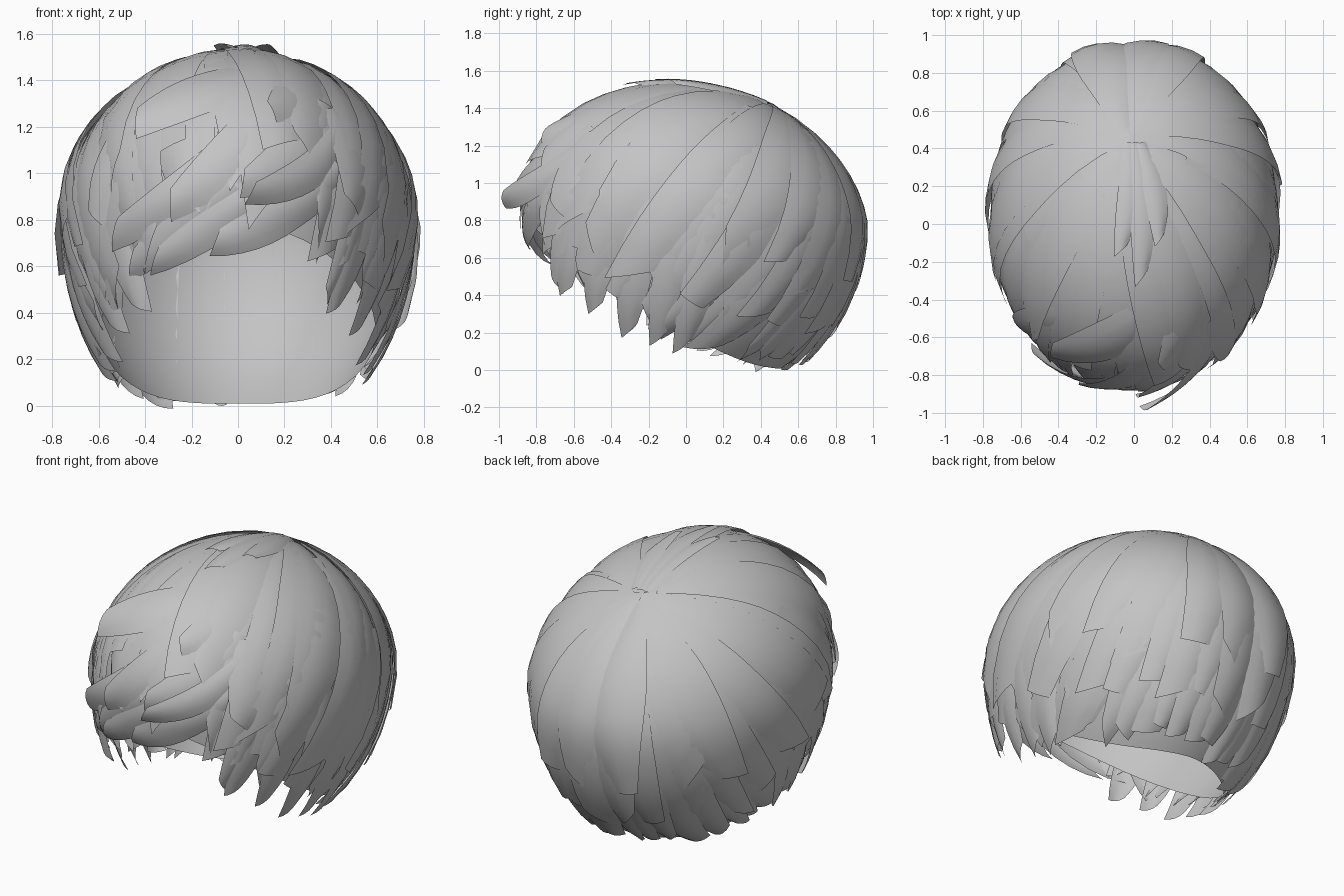
import bpy, math, random
from mathutils import Vector

random.seed(7)
if "Cube" in bpy.data.objects:
    bpy.data.objects.remove(bpy.data.objects["Cube"])

grey = bpy.data.materials.new("hair grey")
grey.use_nodes = True
COL = (0.55, 0.55, 0.55, 1)
grey.diffuse_color = COL
grey.node_tree.nodes["Principled BSDF"].inputs["Base Color"].default_value = COL

MID = 0.78                                   # height of the widest ring
CROWN = Vector((-0.04, 0.57, 0.82)).normalized()


def head(n, s=1.0):
    """Point on the egg-shaped head for a unit direction and a scale."""
    up = 0.75 if n.z > 0 else 0.95
    return Vector((0.77 * n.x * s, 0.05 - 0.1 * max(n.z, 0) + 0.92 * n.y * s, MID + up * n.z * s))


def at(angle, z):
    """Unit direction for a compass angle and a height."""
    nz = max(-0.85, min(0.95, (z - MID) / (0.75 if z > MID else 0.95)))
    r = math.sqrt(1 - nz * nz)
    return Vector((r * math.cos(angle), r * math.sin(angle), nz))


def front(x, z):
    """Unit direction on the front half for a position seen from the front."""
    nx, nz = x / 0.77, (z - MID) / (0.75 if z > MID else 0.95)
    return Vector((nx, -math.sqrt(max(0.01, 1 - nx * nx - nz * nz)), nz)).normalized()


def hem(angle):
    t = (1 - math.sin(angle)) / 2
    return 0.01 + 0.73 * t ** 2.5


def build(name, verts, faces):
    mesh = bpy.data.meshes.new(name)
    mesh.from_pydata(verts, [], faces)
    mesh.materials.append(grey)
    mesh.polygons.foreach_set("use_smooth", [True] * len(faces))
    obj = bpy.data.objects.new(name, mesh)
    bpy.context.collection.objects.link(obj)


def grid_faces(rows, cols, base=0):
    return [(base + i * cols + j, base + i * cols + j + 1,
             base + (i + 1) * cols + j + 1, base + (i + 1) * cols + j)
            for i in range(rows - 1) for j in range(cols - 1)]


class Locks:
    """Collects curved ribbons of hair into one object."""
    ROWS, COLS = 12, 5

    def __init__(self, name):
        self.name, self.verts, self.faces = name, [], []

    def add(self, a, b, c, width, s0=1.0, s1=1.0, tilt=0.012, root=0.5, tip=0.35, skew=0.06, bulge=0.016):
        def path(t):
            return (a * (1 - t) ** 2 + b * 2 * t * (1 - t) + c * t * t).normalized()
        base = len(self.verts)
        for i in range(self.ROWS):
            for j in range(self.COLS):
                s = j / (self.COLS - 1) * 2 - 1
                t0 = i / (self.ROWS - 1)
                t = t0 * (1 + skew * s)
                n = path(t)
                side = (path(t + 0.02) - path(t - 0.02)).cross(n).normalized()
                if t0 < 0.5:
                    w = root + (1 - root) * math.sin(t0 * math.pi)
                else:
                    w = 1 - (1 - tip) * ((t0 - 0.5) * 2) ** 2.2
                p = (n + side * s * w * width).normalized()
                lift = s0 + (s1 - s0) * t0 ** 2 + bulge * (1 - s * s) + tilt * s
                self.verts.append(head(p, lift))
        self.faces += grid_faces(self.ROWS, self.COLS, base)

    def done(self):
        build(self.name, self.verts, self.faces)


def arc(a, c):
    """Middle control direction for an even bend from a to c."""
    m = (a + c).normalized()
    return m / max(0.35, m.dot(a))


# Inner cap that closes the gaps between the locks and forms the nape
SEG, RINGS = 48, 14
cap = []
for i in range(SEG + 1):
    ang = 2 * math.pi * i / SEG
    end = at(ang, hem(ang) - 0.04 * math.sin(ang))
    for k in range(RINGS):
        cap.append(head(CROWN.slerp(end, k / (RINGS - 1)), 0.955))
build("inner_cap", cap, grid_faces(SEG + 1, RINGS))

# Ragged layers: (name, count, root, height above hem, spread, width, scale, tilt)
layers = [
    ("lower_locks", 40, 0.45, 0.0, 0.07, 0.14, 0.965, 0.012),
    ("middle_locks", 32, 0.2, 0.18, 0.10, 0.17, 0.975, 0.016),
    ("upper_locks", 20, 0.0, 0.44, 0.16, 0.21, 0.985, 0.022),
]
for name, count, start, rise, spread, width, scale, tilt in layers:
    group = Locks(name)
    for i in range(count):
        ang = 2 * math.pi * (i + random.uniform(-0.25, 0.25)) / count
        facing = max(0, -math.sin(ang))
        if name == "lower_locks" and facing > 0.85:
            continue
        # the flanks sweep back from the crown, then forwards to the tip
        flank = abs(math.cos(ang))
        ang -= 0.22 * math.cos(ang)
        z = hem(ang) + rise * (1 - 0.35 * facing) + random.uniform(-0.3, 1) * spread
        tip = at(ang, z)
        root = CROWN.slerp(tip, start)
        bend = Vector((0, 0.22 * flank * (1 - start), 0))
        base = scale + random.uniform(-0.006, 0.01)
        group.add(root, arc(root, tip) + bend, tip, width * random.uniform(0.8, 1.15),
                  base, base + random.uniform(0.0, 0.035),
                  tilt=tilt * (1 if math.cos(ang) > 0 else -1), root=0.35 + start,
                  tip=random.uniform(0.35, 0.7), skew=random.uniform(-0.06, 0.06))
    group.done()

# Side locks hanging in front of the ears
sides = Locks("side_locks")
for sign in (1, -1):
    for ang, z in ((-0.95, 0.42), (-0.72, 0.33), (-0.5, 0.21), (-0.28, 0.17), (-0.1, 0.13)):
        a = ang if sign > 0 else math.pi - ang
        root, tip = at(a + 0.3 * sign, 1.05), at(a, z)
        sides.add(root, arc(root, tip), tip, 0.11, 0.97, 1.0, tip=0.4, skew=0.05 * sign)
sides.done()

# Fringe swept across the forehead: root, bend and tip seen from the front, width, tip scale
fringe = Locks("swept_fringe")
sweep = [
    ((0.45, 1.02), (0.25, 0.80), (-0.10, 0.70), 0.11, 0.99),
    ((0.35, 1.10), (0.10, 0.85), (-0.36, 0.62), 0.10, 1.00),
    ((0.25, 1.20), (0.00, 0.90), (-0.46, 0.60), 0.11, 1.00),
    ((0.15, 1.30), (-0.05, 0.95), (-0.51, 0.74), 0.12, 1.04),
    ((0.45, 1.20), (0.35, 0.95), (0.05, 0.90), 0.10, 1.11),
    ((0.20, 1.38), (0.10, 1.10), (-0.28, 0.86), 0.15, 1.03),
    ((0.38, 1.30), (0.32, 1.05), (0.02, 0.95), 0.14, 1.04),
    ((0.10, 1.44), (-0.05, 1.36), (-0.40, 1.18), 0.16, 1.09),
    ((0.28, 1.42), (0.28, 1.34), (0.14, 1.24), 0.12, 1.05),
    ((0.42, 1.28), (0.52, 1.10), (0.48, 0.86), 0.15, 1.02),
    ((0.52, 1.00), (0.50, 0.75), (0.38, 0.47), 0.08, 1.00),
    ((-0.30, 1.35), (-0.52, 1.15), (-0.60, 0.80), 0.13, 1.01),
    ((-0.40, 1.20), (-0.50, 0.85), (-0.54, 0.42), 0.09, 0.99),
]
for a, b, c, width, end in sweep:
    fringe.add(front(*a), front(*b), front(*c), width, 0.985, end, root=0.6, tip=0.5, skew=-0.05)
fringe.done()

# Loose locks lying over the parting, from the crown forwards
top = Locks("crown_locks")
for x, y, width in ((-0.09, -0.1, 0.08), (0.05, -0.26, 0.09), (0.17, -0.04, 0.08)):
    tip = Vector((x, y, 0.98)).normalized()
    root = Vector((x * 0.3, 0.5, 0.86)).normalized()
    top.add(root, arc(root, tip) + Vector((0.06, 0, 0)), tip, width, 1.0, 1.03, tip=0.4, root=0.6)
top.done()
